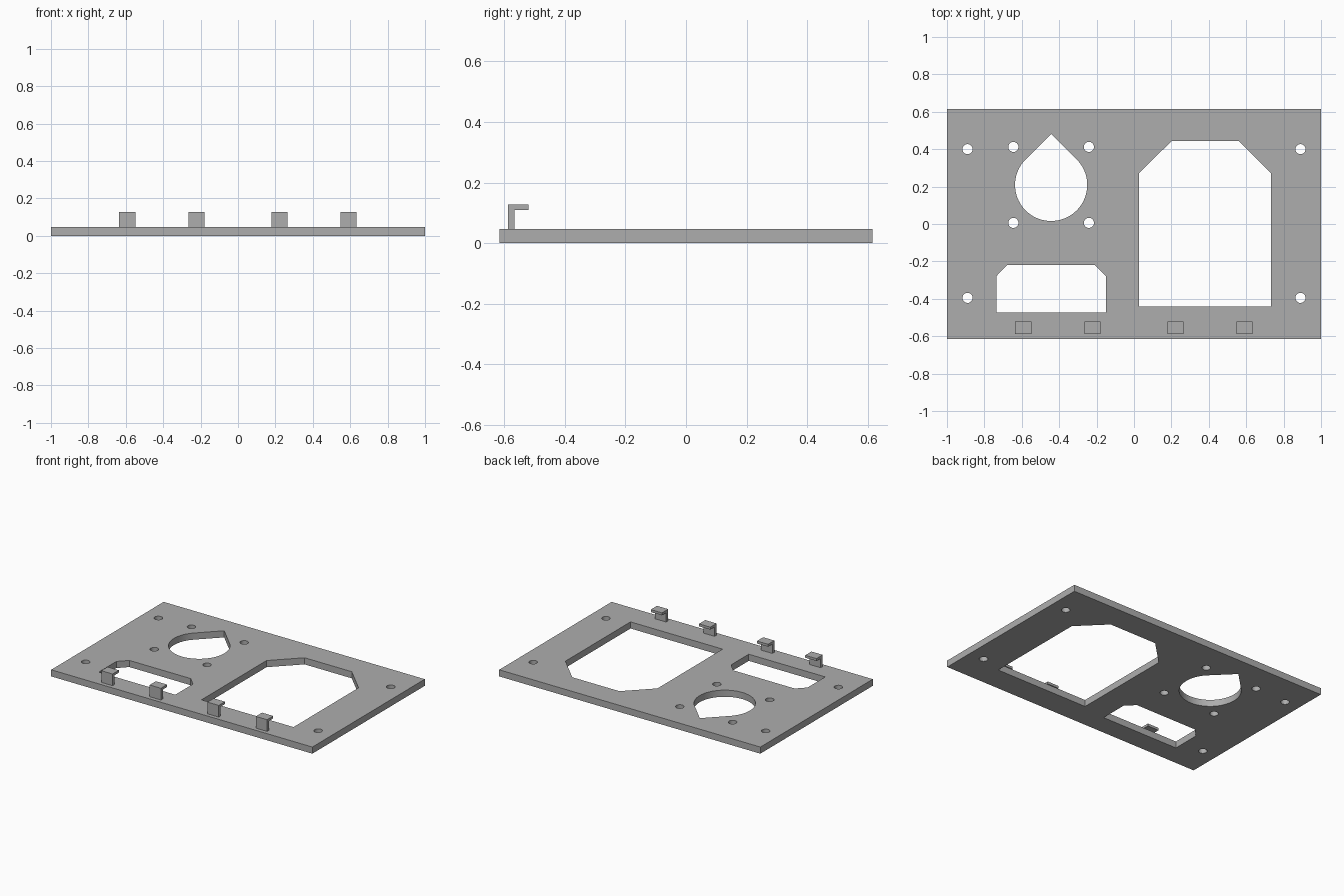
import bpy, bmesh, math
from mathutils import Vector

cube = bpy.data.objects.get("Cube")
if cube:
    bpy.data.objects.remove(cube, do_unlink=True)

THICK = 0.046

grey = bpy.data.materials.new("plain_grey")
grey.use_nodes = True
colour = (0.42, 0.42, 0.42, 1)
grey.diffuse_color = colour
grey.node_tree.nodes["Principled BSDF"].inputs["Base Color"].default_value = colour


def arc(cx, cy, r, start, end, n):
    """Points on an arc, angles in degrees, both ends included."""
    angles = [math.radians(start + (end - start) * i / n) for i in range(n + 1)]
    return [(cx + r * math.cos(a), cy + r * math.sin(a)) for a in angles]


def circle(cx, cy, r, n=32):
    return arc(cx, cy, r, 0, 360, n)[:-1]


def chamfered(x0, x1, y0, y1, cx, cy):
    """Rectangle with its two back corners cut off."""
    return [(x0, y0), (x1, y0), (x1, y1 - cy), (x1 - cx, y1), (x0 + cx, y1), (x0, y1 - cy)]


def solid(name, loops, to_3d, depth):
    """Fill outline loops (first outer, rest holes) and extrude them."""
    bm = bmesh.new()
    edges = []
    for loop in loops:
        verts = [bm.verts.new(to_3d(*p)) for p in loop]
        edges += [bm.edges.new((v, verts[i - 1])) for i, v in enumerate(verts)]
    bmesh.ops.triangle_fill(bm, edges=edges, use_beauty=True)
    ext = bmesh.ops.extrude_face_region(bm, geom=bm.faces[:])
    top = [g for g in ext["geom"] if isinstance(g, bmesh.types.BMVert)]
    bmesh.ops.translate(bm, verts=top, vec=Vector(depth))
    bmesh.ops.recalc_face_normals(bm, faces=bm.faces[:])
    mesh = bpy.data.meshes.new(name)
    bm.to_mesh(mesh)
    bm.free()
    mesh.materials.append(grey)
    obj = bpy.data.objects.new(name, mesh)
    bpy.context.collection.objects.link(obj)
    return obj


# Panel outline and its openings
outline = [(-1, -0.615), (1, -0.615), (1, 0.615), (-1, 0.615)]
large_opening = chamfered(0.028, 0.733, -0.44, 0.443, 0.172, 0.171)
small_opening = chamfered(-0.736, -0.15, -0.472, -0.22, 0.058, 0.059)
drop_x, drop_y, drop_r = -0.443, 0.209, 0.193
teardrop = arc(drop_x, drop_y, drop_r, 135, 405, 54) + [(drop_x, drop_y + drop_r * math.sqrt(2))]

# Screw holes in the panel corners and around the teardrop
holes = [circle(x, y, 0.027) for x in (-0.89, 0.89) for y in (-0.395, 0.4)]
holes += [circle(x, y, 0.027) for x in (-0.645, -0.241) for y in (0.006, 0.412)]

panel = solid("panel", [outline, large_opening, small_opening, teardrop] + holes,
              lambda x, y: (x, y, 0), (0, 0, THICK))
bpy.ops.object.select_all(action="DESELECT")
panel.select_set(True)
bpy.context.view_layer.objects.active = panel
bpy.ops.object.shade_smooth_by_angle(angle=math.radians(30))

# Hooked clips along the front edge
hook = [(-0.588, THICK), (-0.566, THICK), (-0.566, 0.11),
        (-0.52, 0.11), (-0.52, 0.127), (-0.588, 0.127)]
WIDTH = 0.086
for i, cx in enumerate((-0.592, -0.222, 0.221, 0.591)):
    solid(f"clip_{i + 1}", [hook], lambda y, z: (cx - WIDTH / 2, y, z), (WIDTH, 0, 0))
